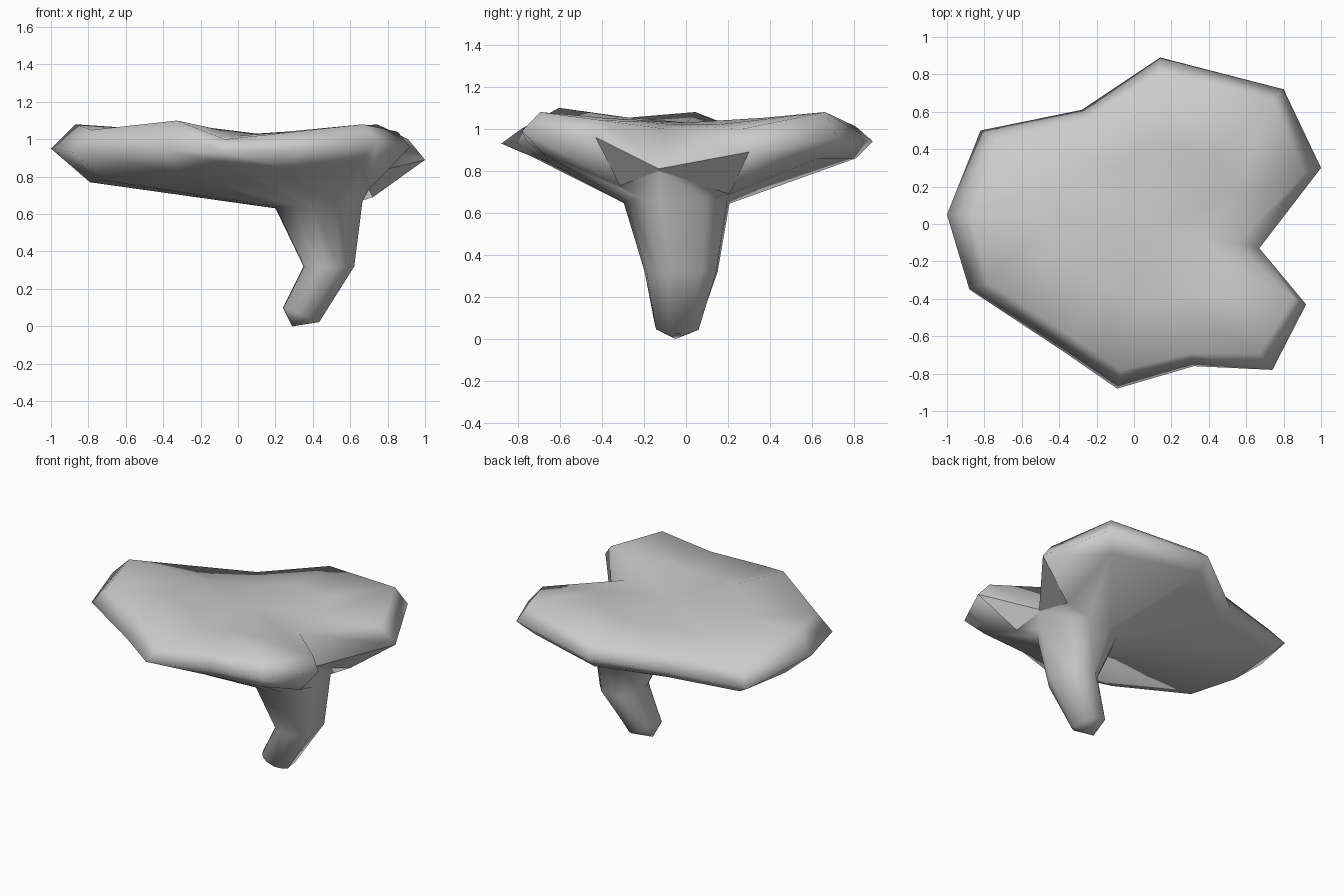
import bpy
import bmesh
from math import atan2, cos, sin
from mathutils import Vector

if "Cube" in bpy.data.objects:
    bpy.data.objects.remove(bpy.data.objects["Cube"])

# One neutral colour for the whole body
grey = bpy.data.materials.new("neutral grey")
grey.use_nodes = True
colour = (0.6, 0.6, 0.6, 1)
grey.diffuse_color = colour
grey.node_tree.nodes["Principled BSDF"].inputs["Base Color"].default_value = colour

# Cap rim, anticlockwise: x, y, z, then scale and height of the upper edge,
# then scale and height of the lower edge
RIM = [
    (1, .3, .89, .9, 1, .69, .69),
    (.8, .72, .96, .92, 1.08, .88, .86),
    (.14, .89, .94, .91, 1.01, .91, .86),
    (-.28, .61, .85, .92, .96, .88, .78),
    (-.82, .5, .84, .91, .92, .9, .78),
    (-1, .05, .95, .88, 1.08, .81, .77),
    (-.88, -.35, .93, .9, 1.05, .83, .78),
    (-.38, -.68, .94, .89, 1.1, .86, .82),
    (-.09, -.88, .93, .89, 1, .84, .87),
    (.32, -.76, .94, .91, 1.04, .86, .84),
    (.74, -.78, .99, .89, 1.08, .87, .88),
    (.92, -.43, .96, .92, 1.04, .73, .73),
    (.67, -.13, .81, .78, 1, .99, .8),
]
# Stem rings: centre x, y, z, radius x, y, tilt along x
STEM = [
    (.44, -.04, .65, .24, .26, .08), (.49, -.02, .32, .14, .18, 0),
    (.34, -.04, .06, .1, .11, -.4),
]
cap_middle = Vector((.1, 0, 0))
stem_middle = Vector((.45, -.05, 0))


def scaled(row, factor, z):
    """Move a rim point towards the middle of the cap, at height z."""
    p = cap_middle + (Vector((row[0], row[1], 0)) - cap_middle) * factor
    return Vector((p.x, p.y, z))


def stem_ring(x, y, z, rx, ry, tilt):
    """Ring with one point under each rim point."""
    points = []
    for row in RIM:
        angle = atan2(row[1] - stem_middle.y, row[0] - stem_middle.x)
        dx = rx * cos(angle)
        points.append(Vector((x + dx, y + ry * sin(angle), z + dx * tilt)))
    return points


# Loft from the middle of the cap, over its rim and down the stem
rings = [
    [scaled(r, .5, 1.04 + (r[4] - 1.05) * .4) for r in RIM],
    [scaled(r, r[3], r[4]) for r in RIM],
    [Vector(r[:3]) for r in RIM],
    [scaled(r, r[5], r[6]) for r in RIM],
]
rings += [stem_ring(*s) for s in STEM]

bm = bmesh.new()
loops = [[bm.verts.new(p) for p in ring] for ring in rings]
count = len(RIM)
notch = loops[2][-1]
for upper, lower in zip(loops, loops[1:]):
    for i in range(count):
        j = (i + 1) % count
        bm.faces.new((upper[i], lower[i], lower[j], upper[j]))
crown = bm.verts.new((.1, 0, 1.03))
foot = bm.verts.new((.29, -.05, 0))
for i in range(count):
    j = (i + 1) % count
    bm.faces.new((crown, loops[0][i], loops[0][j]))
    bm.faces.new((foot, loops[-1][j], loops[-1][i]))
bmesh.ops.recalc_face_normals(bm, faces=bm.faces)

# Smooth everywhere, apart from the two folded faces under the notch
for face in bm.faces:
    face.smooth = True
for face in notch.link_faces:
    if any(v in loops[3] for v in face.verts):
        for edge in face.edges:
            edge.smooth = False

mesh = bpy.data.meshes.new("cap_and_stem")
bm.to_mesh(mesh)
bm.free()
mesh.materials.append(grey)
body = bpy.data.objects.new("cap_and_stem", mesh)
bpy.context.collection.objects.link(body)
